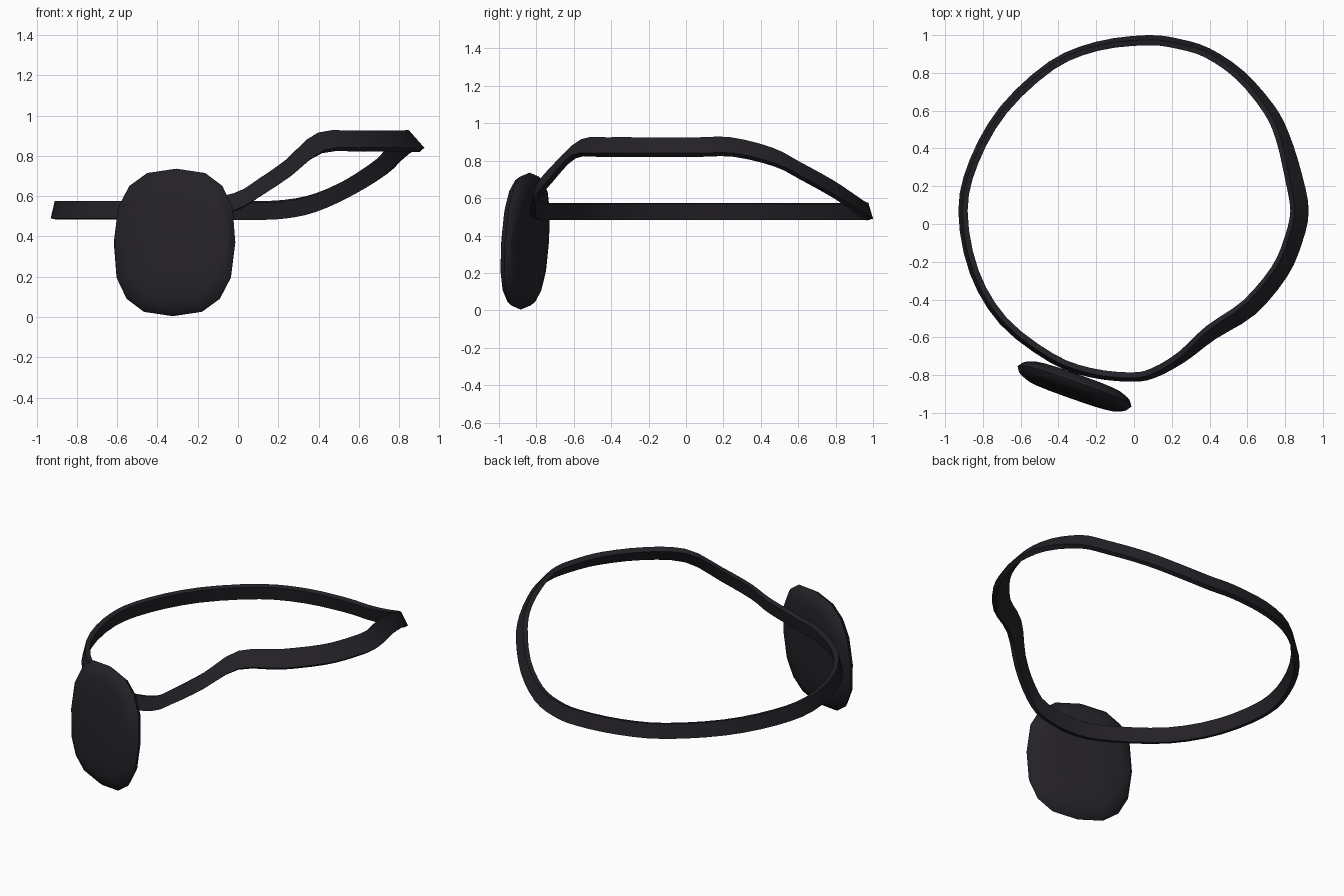
import bpy, bmesh, math
from mathutils import Vector, Matrix

if "Cube" in bpy.data.objects:
    bpy.data.objects.remove(bpy.data.objects["Cube"])

mat = bpy.data.materials.new("dark_leather")
mat.diffuse_color = (0.018, 0.016, 0.021, 1)
mat.use_nodes = True
mat.node_tree.nodes["Principled BSDF"].inputs["Base Color"].default_value = mat.diffuse_color


def finish(name, bm):
    bmesh.ops.recalc_face_normals(bm, faces=bm.faces)
    me = bpy.data.meshes.new(name)
    bm.to_mesh(me)
    bm.free()
    ob = bpy.data.objects.new(name, me)
    bpy.context.collection.objects.link(ob)
    me.materials.append(mat)
    bpy.ops.object.select_all(action='DESELECT')
    bpy.context.view_layer.objects.active = ob
    ob.select_set(True)
    bpy.ops.object.shade_smooth_by_angle(angle=math.radians(35))
    return ob


def bridge(bm, a, b):
    n = len(a)
    for i in range(n):
        bm.faces.new((a[i], a[(i + 1) % n], b[(i + 1) % n], b[i]))


# Strap: lower outer edge (x, y, z) plus inward lean of the band
path = [Vector(p) for p in [
    (0.07, 1.0, .49, .025), (-.20, .965, .49, .02), (-.45, .86, .49, .02),
    (-.71, .62, .49, .02), (-.87, .34, .49, .02), (-.93, .07, .49, .02),
    (-.87, -.26, .49, .02), (-.71, -.53, .49, .02), (-.45, -.73, .49, .02),
    (-.24, -.81, .49, .02), (-.02, -.835, .53, .02), (.11, -.815, .60, .025),
    (.27, -.73, .705, .035), (.43, -.61, .83, .06), (.64, -.48, .84, .075),
    (.81, -.28, .84, .075), (.89, -.10, .84, .075), (.925, .07, .84, .075),
    (.89, .26, .84, .07), (.82, .48, .785, .05), (.74, .63, .71, .04),
    (.58, .81, .61, .03), (.40, .93, .53, .025), (.24, .98, .497, .025)]]


def catmull(a, b, c, d, t):
    return 0.5 * (2 * b + (c - a) * t + (2 * a - 5 * b + 4 * c - d) * t * t
                  + (3 * b - a - 3 * c + d) * t ** 3)


n = len(path)
pts = [catmull(path[i - 1], path[i], path[(i + 1) % n], path[(i + 2) % n], t)
       for i in range(n) for t in (0, 1 / 3, 2 / 3)]
H, T = 0.085, 0.03
bm = bmesh.new()
rings = []
for i, p in enumerate(pts):
    tan = pts[(i + 1) % len(pts)] - pts[i - 1]
    inward = Vector((-tan.y, tan.x, 0)).normalized()
    up = Vector((0, 0, 1))
    length = math.hypot(H, p.w)
    off = (inward * H - up * p.w) * (T / length)
    base = p.xyz
    top = base + inward * p.w + up * H
    rings.append([bm.verts.new(v) for v in (base, top, top + off, base + off)])
for i in range(len(rings)):
    bridge(bm, rings[i - 1], rings[i])
finish("strap", bm)

# Patch: rounded pad with a 16-sided superellipse outline
bm = bmesh.new()
profile = [(.45, -.055), (.78, -.047), (.94, -.028), (1, 0),
           (.94, .028), (.78, .047), (.45, .055)]
rings = []
for s, d in profile:
    ring = []
    for k in range(16):
        a = math.tau * k / 16
        c, q = math.cos(a), math.sin(a)
        x = math.copysign(abs(c) ** (2 / 2.6), c) * .32 * s
        z = math.copysign(abs(q) ** (2 / 2.6), q) * .367 * s
        ring.append(bm.verts.new((x, d, z)))
    rings.append(ring)
for a, b in zip(rings, rings[1:]):
    bridge(bm, a, b)
bm.faces.new(rings[0])
bm.faces.new(rings[-1])
patch_pose = (Matrix.Translation((-.315, -.86, .37))
              @ Matrix.Rotation(math.radians(-19.5), 4, 'Z')
              @ Matrix.Rotation(math.radians(-4), 4, 'X'))
bmesh.ops.transform(bm, matrix=patch_pose, verts=bm.verts)
finish("eye_patch", bm)
